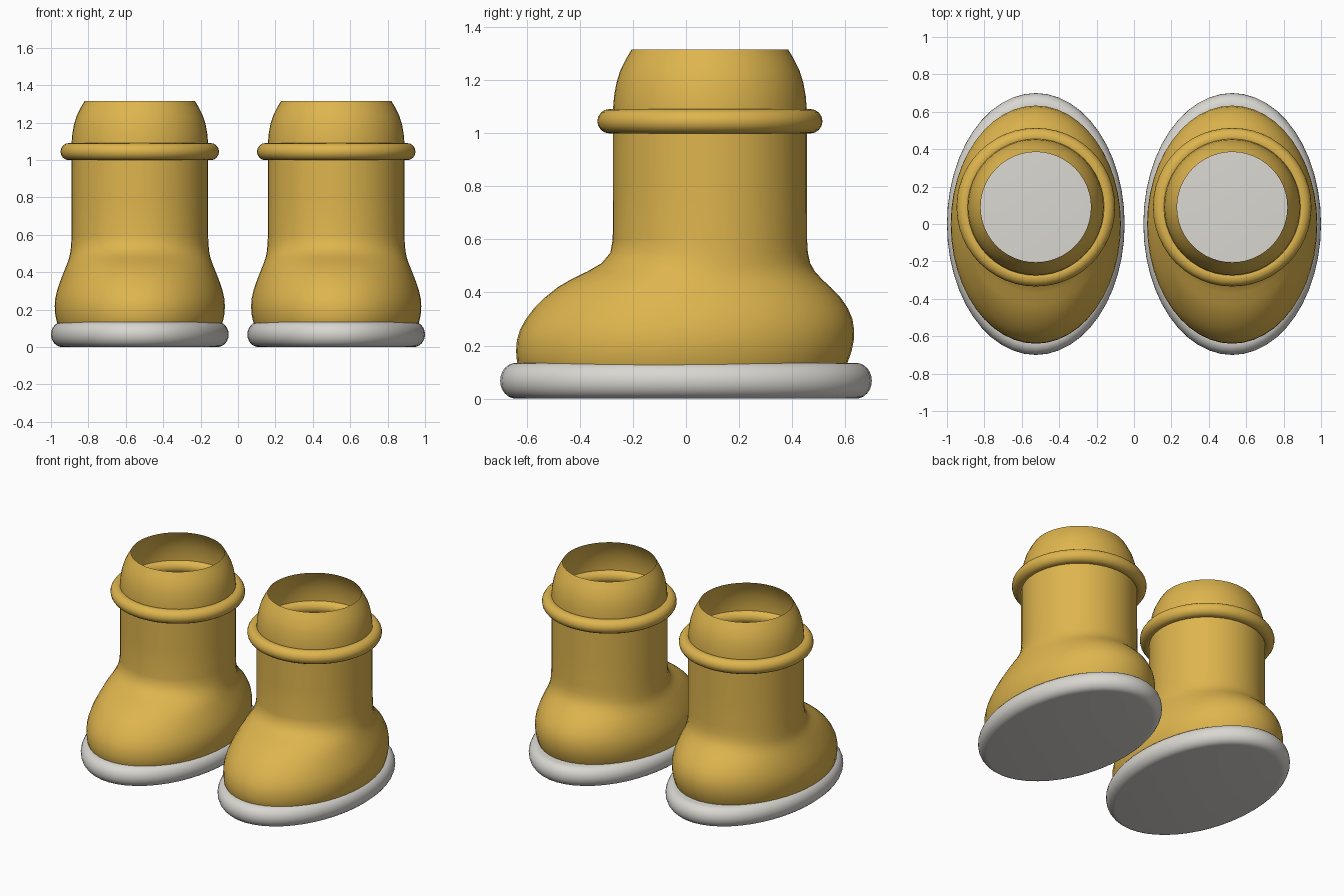
import bpy, bmesh, math

if "Cube" in bpy.data.objects:
    bpy.data.objects.remove(bpy.data.objects["Cube"])

SEG = 48
BOOT_X = 0.525      # sideways offset of each boot
SHAFT_Y = 0.09      # the leg opening sits behind the middle


def material(name, rgb):
    m = bpy.data.materials.new(name)
    m.diffuse_color = (*rgb, 1)
    m.use_nodes = True
    m.node_tree.nodes["Principled BSDF"].inputs["Base Color"].default_value = m.diffuse_color
    return m


yellow = material("mustard yellow", (0.73, 0.46, 0.075))
white = material("off white", (0.70, 0.68, 0.64))


def loft(name, rings, x, mat, capped=False, closed=False):
    """Skin elliptical rings given as (z, y_front, y_back, half_width)."""
    bm = bmesh.new()
    loops = []
    for z, y0, y1, hw in rings:
        cy, hl = (y0 + y1) / 2, (y1 - y0) / 2
        loops.append([bm.verts.new((x + hw * math.cos(a), cy + hl * math.sin(a), z))
                      for a in (2 * math.pi * i / SEG for i in range(SEG))])
    pairs = list(zip(loops, loops[1:]))
    if closed:
        pairs.append((loops[-1], loops[0]))
    for lo, hi in pairs:
        for i in range(SEG):
            j = (i + 1) % SEG
            bm.faces.new((lo[i], lo[j], hi[j], hi[i]))
    if capped:
        bm.faces.new(loops[0][::-1])
        bm.faces.new(loops[-1])
    mesh = bpy.data.meshes.new(name)
    bm.to_mesh(mesh)
    bm.free()
    mesh.materials.append(mat)
    ob = bpy.data.objects.new(name, mesh)
    bpy.context.collection.objects.link(ob)
    bpy.ops.object.select_all(action='DESELECT')
    ob.select_set(True)
    bpy.context.view_layer.objects.active = ob
    bpy.ops.object.shade_smooth_by_angle(angle=math.radians(40))
    return ob


def round_ring(z, r):
    return (z, SHAFT_Y - r, SHAFT_Y + r, r)


# Foot swelling that narrows into the shaft, then the domed cuff
upper = [
    (0.11, -0.625, 0.595, 0.435), (0.14, -0.637, 0.61, 0.445),
    (0.18, -0.64, 0.624, 0.453), (0.22, -0.637, 0.632, 0.455),
    (0.26, -0.625, 0.633, 0.452), (0.30, -0.603, 0.627, 0.443),
    (0.34, -0.573, 0.61, 0.43), (0.38, -0.533, 0.583, 0.415),
    (0.42, -0.483, 0.545, 0.399), (0.45, -0.432, 0.512, 0.387),
    (0.48, -0.37, 0.485, 0.377), (0.51, -0.318, 0.468, 0.371),
    (0.55, -0.285, 0.459, 0.367), (0.60, -0.276, 0.456, 0.365),
] + [round_ring(z, r) for z, r in [
    (0.80, 0.365), (1.00, 0.365), (1.09, 0.365), (1.14, 0.361),
    (1.19, 0.352), (1.235, 0.338), (1.28, 0.316), (1.315, 0.295)]]

# Thick sole with a rounded edge
sole = []
for i in range(13):
    t = -math.pi / 2 + math.pi * i / 12
    inset = 0.06 * (1 - math.cos(t))
    sole.append((0.0675 + 0.0675 * math.sin(t),
                 -0.70 + inset, 0.70 - inset, 0.475 - inset))

# Rolled band around the shaft
band = [round_ring(1.045 + 0.046 * math.sin(t), 0.378 + 0.046 * math.cos(t))
        for t in (2 * math.pi * i / 16 for i in range(16))]

for side, x in (("left", BOOT_X), ("right", -BOOT_X)):
    loft(side + "_boot_upper", upper, x, yellow)
    loft(side + "_sole", sole, x, white, capped=True)
    loft(side + "_band", band, x, yellow, closed=True)
